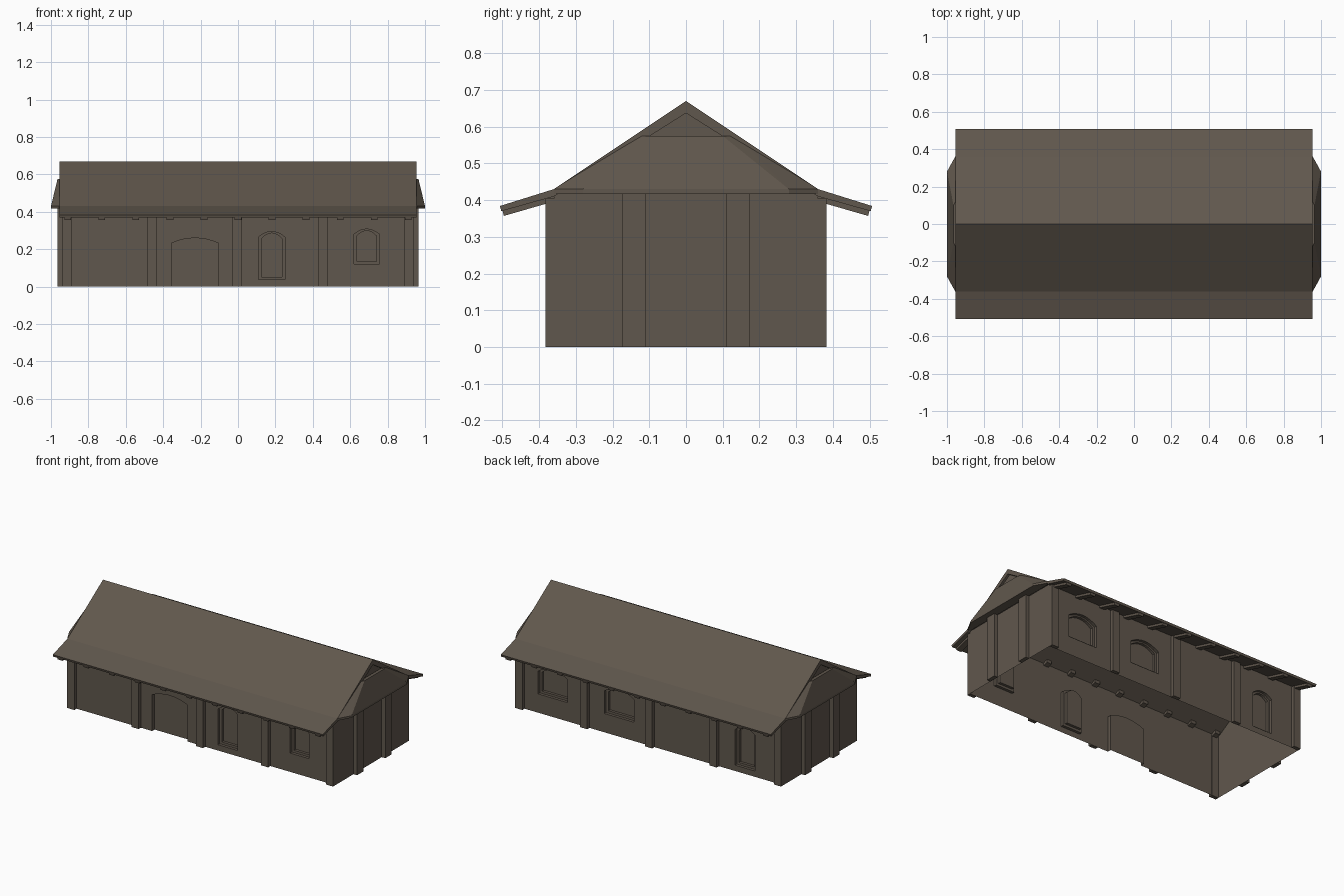
import bpy, bmesh
from mathutils import Vector

if "Cube" in bpy.data.objects:
    bpy.data.objects.remove(bpy.data.objects["Cube"])

L, W, H = 0.94, 0.36, 0.417      # wall half length, half width, height


def paint(name, color):
    m = bpy.data.materials.new(name)
    m.diffuse_color = (*color, 1)
    m.use_nodes = True
    m.node_tree.nodes["Principled BSDF"].inputs["Base Color"].default_value = m.diffuse_color
    return m


STONE = paint("weathered brown", (0.118, 0.096, 0.074))


def finish(name, bm, mat=STONE):
    me = bpy.data.meshes.new(name)
    bm.to_mesh(me)
    bm.free()
    me.materials.append(mat)
    ob = bpy.data.objects.new(name, me)
    bpy.context.collection.objects.link(ob)
    return ob


def box(name, x0, x1, y0, y1, z0, z1):
    bm = bmesh.new()
    bmesh.ops.create_cube(bm, size=1)
    for v in bm.verts:
        v.co = Vector((x1 if v.co.x > 0 else x0,
                       y1 if v.co.y > 0 else y0,
                       z1 if v.co.z > 0 else z0))
    return finish(name, bm)


def extrude_x(name, profile, x0, x1):
    """Solid from a (y, z) profile swept along x."""
    bm = bmesh.new()
    f = bm.faces.new([bm.verts.new((x0, y, z)) for y, z in profile])
    top = bmesh.ops.extrude_face_region(bm, geom=[f])["geom"]
    for v in top:
        if isinstance(v, bmesh.types.BMVert):
            v.co.x = x1
    bmesh.ops.recalc_face_normals(bm, faces=bm.faces)
    return finish(name, bm)


def arch(cx, w, z0, spring, rise, inset=0.0):
    """Arched opening outline, bottom left over the top to bottom right."""
    h = w / 2 - inset
    ts = [i / 4 - 1 for i in range(9)]
    top = [(cx + t * h, spring - inset * 0.6 + rise * (1 - t * t)) for t in ts]
    return [(cx - h, z0 + inset)] + top + [(cx + h, z0 + inset)]


def long_wall(name, side, openings, doorway=None):
    """Thin wall with arched openings stepped back into it."""
    bm = bmesh.new()

    def ring(pts, depth):
        return [bm.verts.new((x, side * (W - depth), z)) for x, z in pts]

    def bridge(a, b, closed=True):
        n = len(a)
        for i in range(n if closed else n - 1):
            j = (i + 1) % n
            bm.faces.new((a[i], a[j], b[j], b[i]))

    def loop_edges(r):
        return [bm.edges.new((r[i], r[(i + 1) % len(r)])) for i in range(len(r))]

    door = ring(doorway, 0) if doorway else []
    outline = ring([(-L, 0)], 0) + door + ring([(L, 0), (L, H), (-L, H)], 0)
    edges = loop_edges(outline)
    holes = [ring(arch(*o), 0) for o in openings]
    for r in holes:
        edges += loop_edges(r)
    bmesh.ops.triangle_fill(bm, use_beauty=True, edges=edges,
                            normal=(0, side, 0))
    # stepped recesses
    for o, r0 in zip(openings, holes):
        r1 = ring(arch(*o), 0.018)
        r2 = ring(arch(*o, 0.015), 0.018)
        r3 = ring(arch(*o, 0.015), 0.035)
        bridge(r0, r1)
        bridge(r1, r2)
        bridge(r2, r3)
        bm.faces.new(r3)
    if door:
        back = ring(doorway, 0.025)
        bridge(door, back, closed=False)
        bm.faces.new(back)
    bmesh.ops.recalc_face_normals(bm, faces=bm.faces)
    bm.faces.ensure_lookup_table()
    if max(bm.faces, key=lambda f: f.calc_area()).normal.y * side < 0:
        bmesh.ops.reverse_faces(bm, faces=bm.faces)
    finish(name, bm)


# long walls: (centre, width, sill, spring, rise)
long_wall("front_wall", -1,
          [(0.18, 0.14, 0.037, 0.265, 0.03), (0.688, 0.135, 0.12, 0.28, 0.028)],
          arch(-0.23, 0.25, 0, 0.233, 0.027))
long_wall("back_wall", 1,
          [(0.69, 0.21, 0.12, 0.265, 0.035), (0.22, 0.21, 0.12, 0.265, 0.035),
           (-0.67, 0.14, 0.037, 0.265, 0.03)])

# pilasters on the long walls
for side, label in ((-1, "front"), (1, "back")):
    for cx in (-0.915, -0.46, -0.004, 0.456, 0.915):
        y0, y1 = sorted((side * (W - 0.001), side * 0.383))
        box(label + "_pilaster", cx - 0.025, cx + 0.025, y0, y1, 0, 0.405)

# roof with flared eaves
half_top = [(0.507, 0.384), (0.36, 0.43)]
half_under = [(0.503, 0.370), (0.36, 0.410)]
profile = (half_top + [(0, 0.67)] + [(-y, z) for y, z in half_top[::-1]]
           + [(-y, z) for y, z in half_under] + [(0, 0.637)] + half_under[::-1])
extrude_x("roof", profile, -0.955, 0.955)

# rafter ends beneath the eaves
for side in (-1, 1):
    tail = [(0.33, 0.425), (0.500, 0.372), (0.496, 0.357), (0.33, 0.405)]
    for i in range(11):
        cx = -0.91 + i * 0.182
        extrude_x("rafter_end", [(side * y, z) for y, z in tail],
                  cx - 0.018, cx + 0.018)

for s, label in ((-1, "left"), (1, "right")):
    # end wall
    bm = bmesh.new()
    f = bm.faces.new([bm.verts.new((s * L, s * y, z))
                      for y, z in ((-W, 0), (W, 0), (W, H), (-W, H))])
    finish(label + "_end_wall", bm)
    # end wall pilasters
    for cy in (-0.1425, 0.1425):
        x0, x1 = sorted((s * (L - 0.001), s * 0.965))
        box(label + "_pilaster", x0, x1, cy - 0.0325, cy + 0.0325, 0, 0.418)
    # small recessed gable above the hip
    bm = bmesh.new()
    bm.faces.new([bm.verts.new((s * L, s * y, z))
                  for y, z in ((-0.12, 0.565), (0.12, 0.565), (0, 0.645))])
    finish(label + "_gable", bm)
    # half hip closing the roof end
    bm = bmesh.new()
    for x, y, z in ((0.965, 0.10, 0.575), (0.945, 0.139, 0.575),
                    (1.0, 0.28, 0.43), (0.956, 0.36, 0.43),
                    (1.0, 0.28, 0.417), (0.956, 0.36, 0.417),
                    (0.942, 0.36, 0.417)):
        for m in (-1, 1):
            bm.verts.new((s * x, m * y, z))
    bmesh.ops.convex_hull(bm, input=bm.verts)
    bmesh.ops.recalc_face_normals(bm, faces=bm.faces)
    finish(label + "_half_hip", bm)
